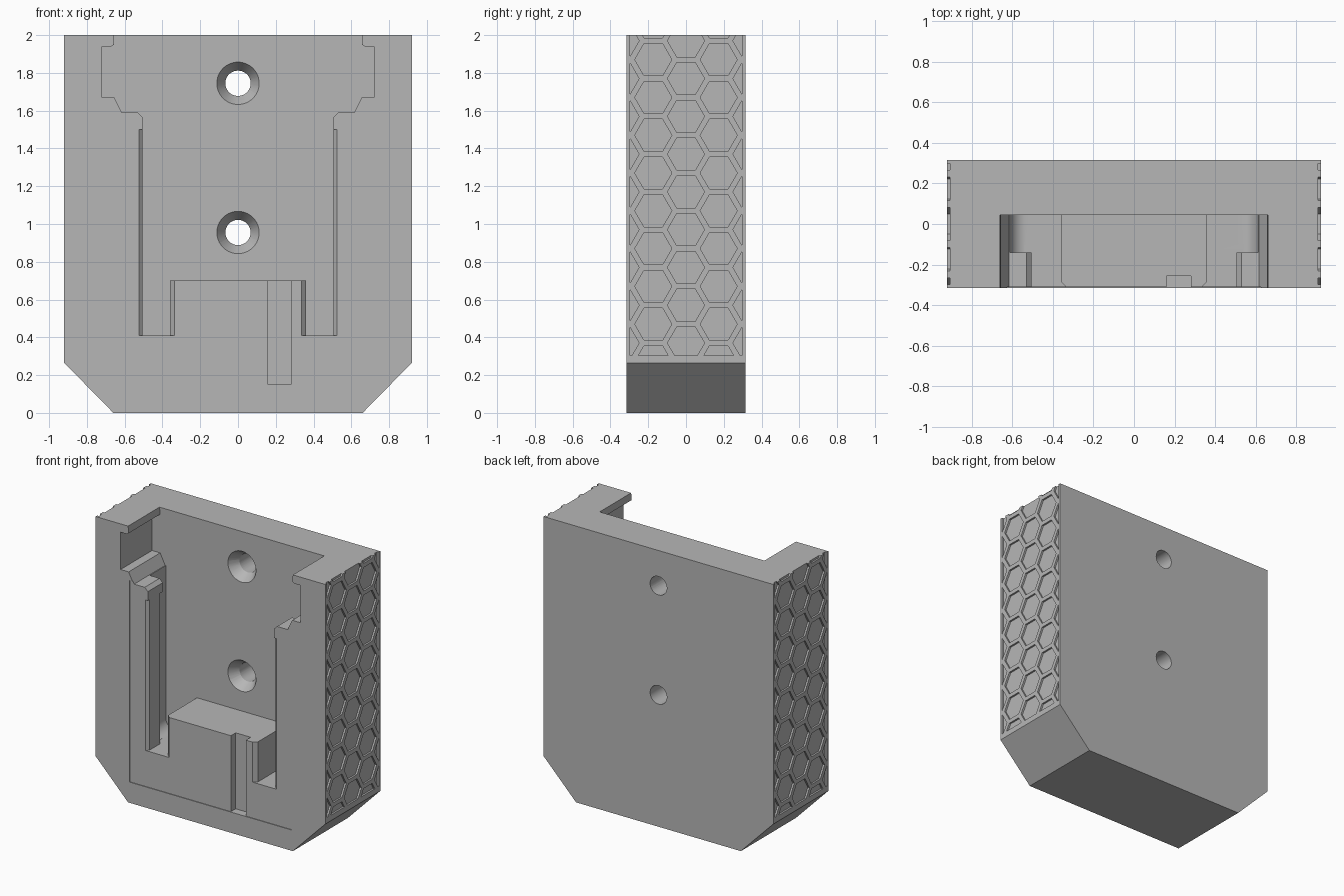
import bpy, bmesh, math
from mathutils import Vector, Matrix

old = bpy.data.objects.get("Cube")
if old:
    bpy.data.objects.remove(old)

grey = bpy.data.materials.new("matte grey")
grey.use_nodes = True
grey.diffuse_color = (0.47, 0.47, 0.47, 1)
grey.node_tree.nodes["Principled BSDF"].inputs["Base Color"].default_value = (0.47, 0.47, 0.47, 1)


def make_object(name, bm):
    bmesh.ops.recalc_face_normals(bm, faces=bm.faces)
    mesh = bpy.data.meshes.new(name)
    bm.to_mesh(mesh)
    bm.free()
    mesh.materials.append(grey)
    obj = bpy.data.objects.new(name, mesh)
    bpy.context.collection.objects.link(obj)
    return obj


def extrude_face(bm, face, offset):
    ext = bmesh.ops.extrude_face_region(bm, geom=[face])
    moved = [v for v in ext["geom"] if isinstance(v, bmesh.types.BMVert)]
    bmesh.ops.translate(bm, verts=moved, vec=offset)


def prism(name, half, axis, start, end):
    """Mirror a half profile over x = 0 and extrude it along y or z."""
    outline = half + [(-x, v) for x, v in reversed(half)]
    bm = bmesh.new()
    if axis == "Y":
        pts, offset = [(x, start, v) for x, v in outline], (0, end - start, 0)
    else:
        pts, offset = [(x, v, start) for x, v in outline], (0, 0, end - start)
    extrude_face(bm, bm.faces.new([bm.verts.new(p) for p in pts]), offset)
    return make_object(name, bm)


def combine(target, tool, operation="DIFFERENCE"):
    mod = target.modifiers.new(tool.name, "BOOLEAN")
    mod.operation, mod.solver, mod.object = operation, "EXACT", tool
    bpy.context.view_layer.objects.active = target
    bpy.ops.object.modifier_apply(modifier=mod.name)
    bpy.data.objects.remove(tool)


def cylinder_y(name, r_front, r_back, y0, y1, z):
    bm = bmesh.new()
    place = Matrix.Translation((0, (y0 + y1) / 2, z)) @ Matrix.Rotation(-math.pi / 2, 4, "X")
    bmesh.ops.create_cone(bm, cap_ends=True, segments=48, radius1=r_front,
                          radius2=r_back, depth=y1 - y0, matrix=place)
    return make_object(name, bm)


FRONT, BACK, POCKET = -0.315, 0.315, 0.045
FLOOR, RAIL_TOP = 0.41, 1.59

# Main block with clipped lower corners
body = prism("holder_body", [(0.66, 0), (0.92, 0.265), (0.92, 2)], "Y", FRONT, BACK)

# Upper opening with side notches and ramps down to the rails
combine(body, prism("upper_opening", [
    (0.505, 1.4), (0.505, 1.565), (0.53, RAIL_TOP), (0.615, RAIL_TOP), (0.655, 1.67),
    (0.72, 1.67), (0.72, 1.94), (0.67, 1.94), (0.655, 1.95), (0.66, 2), (0.66, 2.1)],
    "Y", -0.5, POCKET))

# Wide pocket behind the rails, rounded at its lower corners
r = 0.08
corner = [(0.61 - r + r * math.sin(a), FLOOR + r - r * math.cos(a))
          for a in [i * math.pi / 16 for i in range(9)]]
combine(body, prism("wide_pocket", corner + [(0.61, 1.62)], "Y", -0.14, POCKET))

# Channel between the two bevelled rails
combine(body, prism("rail_channel", [
    (0.54, -0.325), (0.505, -0.29), (0.505, -0.17), (0.54, -0.135), (0.54, -0.1),
    (0.505, -0.1), (0.505, POCKET)], "Z", FLOOR, 1.5))

# Raised stop block at the bottom of the pocket
combine(body, prism("stop_block", [
    (0.32, -0.325), (0.36, -0.285), (0.36, 0.1)], "Z", 0.3, 0.7), "UNION")

# Shallow recessed front panel
combine(body, prism("front_recess", [(0.65, 0.15), (0.65, 1.61)], "Y", -0.5, -0.31))

# Cable groove in the stop block
groove = prism("cable_groove", [(0.06, 0.15), (0.06, 0.9)], "Y", -0.5, -0.255)
groove.data.transform(Matrix.Translation((0.22, 0, 0)))
combine(body, groove)

# Countersunk screw holes
for z in (0.955, 1.745):
    combine(body, cylinder_y("screw_hole", 0.067, 0.067, -0.1, 0.5, z))
    combine(body, cylinder_y("countersink", 0.122, 0.066, POCKET - 0.015, POCKET + 0.07, z))

# Honeycomb recesses on both sides, trimmed by a plain border
PITCH, RADIUS, DEPTH = 0.2, 0.098, 0.013
for side in (-1, 1):
    bm = bmesh.new()
    for col in range(-2, 3):
        for row in range(10):
            y = col * PITCH * math.sqrt(3) / 2
            z = 0.27 + PITCH * row + (0 if col % 2 else PITCH / 2)
            cell = bmesh.new()
            verts = [cell.verts.new((side * (0.92 - DEPTH), y + RADIUS * math.cos(k * math.pi / 3),
                                     z + RADIUS * math.sin(k * math.pi / 3))) for k in range(6)]
            cell.faces.new(verts)
            for co, no in (((0, 0.297, 0), (0, 1, 0)), ((0, -0.297, 0), (0, -1, 0)),
                           ((0, 0, 0.305), (0, 0, -1))):
                bmesh.ops.bisect_plane(cell, geom=cell.verts[:] + cell.edges[:] + cell.faces[:],
                                       plane_co=co, plane_no=no, clear_outer=True)
            if cell.faces:
                cell.faces.ensure_lookup_table()
                extrude_face(cell, cell.faces[0], Vector((side * 0.05, 0, 0)))
                piece = bpy.data.meshes.new("cell")
                cell.to_mesh(piece)
                bm.from_mesh(piece)
                bpy.data.meshes.remove(piece)
            cell.free()
    combine(body, make_object("honeycomb", bm))

# Smooth the holes and fillets, keep hard edges sharp
bpy.ops.object.select_all(action="DESELECT")
body.select_set(True)
bpy.context.view_layer.objects.active = body
bpy.ops.object.shade_smooth_by_angle(angle=math.radians(25))
